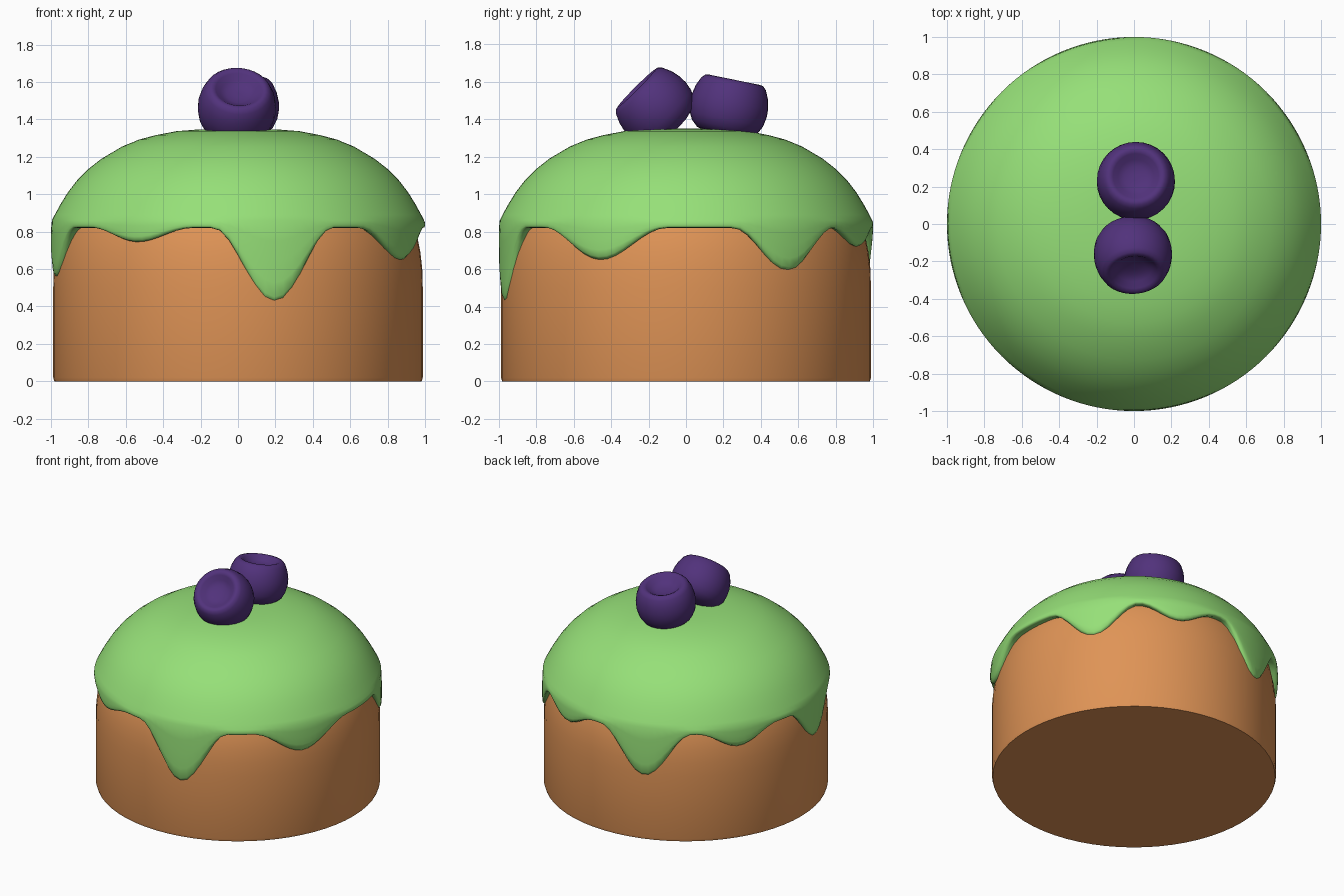
import bpy, bmesh, math
from mathutils import Vector

if "Cube" in bpy.data.objects:
    bpy.data.objects.remove(bpy.data.objects["Cube"])


def material(name, rgb):
    m = bpy.data.materials.new(name)
    m.diffuse_color = (*rgb, 1.0)
    m.use_nodes = True
    m.node_tree.nodes["Principled BSDF"].inputs["Base Color"].default_value = m.diffuse_color
    return m


sponge = material("sponge_orange", (0.74, 0.295, 0.093))
green = material("icing_green", (0.305, 0.745, 0.188))
purple = material("berry_purple", (0.083, 0.032, 0.2))


def build_rings(name, ring_funcs, segments, mat, cap_bottom=True, angle=40):
    """Skin rings (top to bottom); each ring is a function angle -> (radius, z)."""
    bm = bmesh.new()
    rings = []
    for f in ring_funcs:
        ring = []
        for j in range(segments):
            a = 2 * math.pi * j / segments
            r, z = f(a)
            ring.append(bm.verts.new((r * math.cos(a), r * math.sin(a), z)))
        rings.append(ring)
    for up, lo in zip(rings, rings[1:]):
        for j in range(segments):
            k = (j + 1) % segments
            bm.faces.new((up[j], lo[j], lo[k], up[k]))
    bm.faces.new(rings[0])
    if cap_bottom:
        bm.faces.new(rings[-1][::-1])
    mesh = bpy.data.meshes.new(name)
    bm.to_mesh(mesh)
    bm.free()
    mesh.materials.append(mat)
    for p in mesh.polygons:
        p.use_smooth = True
    mesh.set_sharp_from_angle(angle=math.radians(angle))
    ob = bpy.data.objects.new(name, mesh)
    bpy.context.collection.objects.link(ob)
    return ob


def fixed(points):
    return [lambda a, p=p: p for p in points]


# Sponge: upright cylinder, drawn in slightly below the icing
build_rings("sponge", fixed([
    (0.50, 1.15), (0.80, 1.0), (0.92, 0.88), (0.955, 0.79), (0.975, 0.69),
    (0.985, 0.60), (0.988, 0.50), (0.988, 0.02), (0.982, 0.0)]), 64, sponge)

# Icing drips: angle in degrees, tip height, half width in radians
DRIPS = [(33.4, 0.59, 0.33), (68.5, 0.72, 0.29), (108, 0.48, 0.34),
         (147, 0.70, 0.31), (190, 0.55, 0.33), (237, 0.745, 0.33),
         (281.5, 0.415, 0.34), (332.4, 0.65, 0.38)]


def hem(a):
    z = 0.82
    for deg, tip, width in DRIPS:
        d = (a - math.radians(deg) + math.pi) % (2 * math.pi) - math.pi
        if abs(d) < width:
            z -= (0.82 - tip) * 0.5 * (1 + math.cos(math.pi * d / width))
    return z


# Icing: dome, then rows that follow the dripping hem and tuck under
dome = [(0.10, 1.35), (0.22, 1.346), (0.33, 1.337), (0.44, 1.316),
        (0.53, 1.292), (0.62, 1.255), (0.73, 1.19), (0.80, 1.135),
        (0.86, 1.075), (0.91, 1.01), (0.95, 0.945), (0.98, 0.89),
        (0.995, 0.86)]
skirt = [(0.25, 0.999), (0.5, 1.0), (0.75, 1.0), (0.92, 0.996), (1.0, 0.98)]
rows = fixed(dome)
rows += [lambda a, f=f, r=r: (r, 0.86 + (hem(a) - 0.86) * f) for f, r in skirt]
rows.append(lambda a: (0.93, hem(a) + 0.015))
build_rings("icing", rows, 128, green, cap_bottom=False, angle=80)

# Berries: rounded barrels with a dished end, leaning apart
berry = [(0.02, 0.082), (0.06, 0.085), (0.095, 0.10), (0.122, 0.125),
         (0.14, 0.134), (0.158, 0.13), (0.176, 0.112), (0.197, 0.065),
         (0.208, 0.015), (0.209, -0.03), (0.2, -0.08), (0.18, -0.12),
         (0.145, -0.152), (0.08, -0.168), (0.02, -0.17)]
for name, centre, axis in [
        ("front_berry", (-0.005, -0.17, 1.472), (0.06, -0.7, 0.7)),
        ("back_berry", (0.01, 0.232, 1.48), (0.0, 0.2, 0.98))]:
    ob = build_rings(name, fixed(berry), 32, purple, angle=80)
    ob.location = centre
    ob.rotation_euler = Vector(axis).to_track_quat('Z', 'Y').to_euler()
